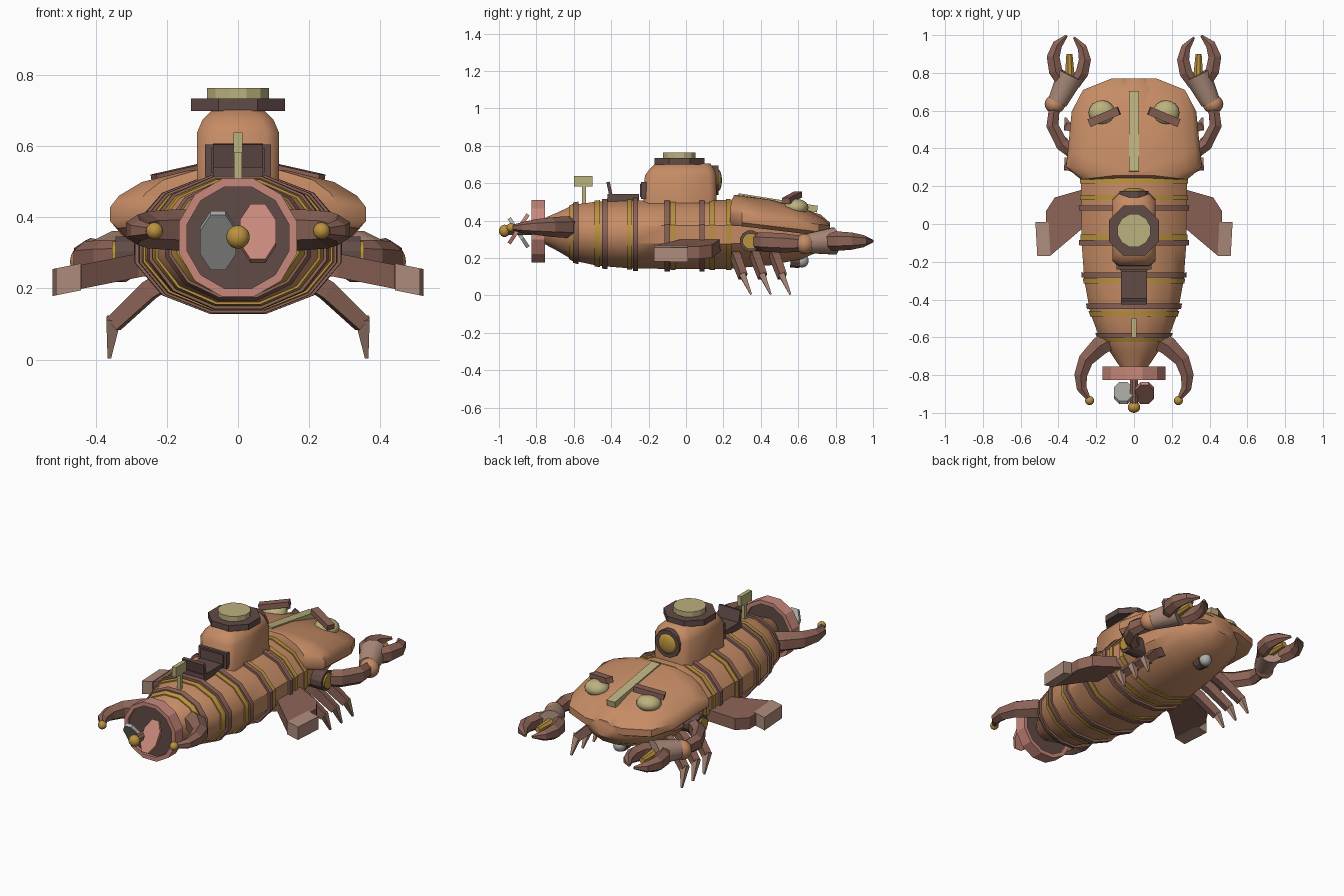
import bpy, bmesh, math
from math import sin, cos, pi, radians
from mathutils import Vector, Matrix

cube = bpy.data.objects.get("Cube")
if cube:
    bpy.data.objects.remove(cube, do_unlink=True)


def material(name, r, g, b):
    m = bpy.data.materials.new(name)
    m.use_nodes = True
    m.diffuse_color = (r, g, b, 1)
    m.node_tree.nodes["Principled BSDF"].inputs["Base Color"].default_value = (r, g, b, 1)
    return m


copper = material("copper", .56, .26, .13)
brown = material("brown", .26, .125, .095)
dark = material("dark brown", .12, .07, .062)
pink = material("pink copper", .58, .25, .2)
gold = material("gold", .5, .29, .05)
tan = material("pale tan", .5, .44, .21)
cuff = material("dusty rose", .42, .26, .2)
grey = material("light grey", .43, .44, .41)


def finish(name, bm, mat, smooth=0, mirror=False):
    bmesh.ops.recalc_face_normals(bm, faces=bm.faces)
    me = bpy.data.meshes.new(name)
    bm.to_mesh(me)
    bm.free()
    me.materials.append(mat)
    for p in me.polygons:
        p.use_smooth = smooth > 0
    if smooth:
        me.set_sharp_from_angle(angle=radians(smooth))
    ob = bpy.data.objects.new(name, me)
    bpy.context.collection.objects.link(ob)
    if mirror:
        ob.modifiers.new("Mirror", "MIRROR").use_mirror_merge = False
    return ob


def loft(name, rings, mat, **kw):
    """Skin a list of equal rings and cap both ends."""
    bm = bmesh.new()
    loops = [[bm.verts.new(p) for p in ring] for ring in rings]
    n = len(loops[0])
    for a, b in zip(loops, loops[1:]):
        for i in range(n):
            bm.faces.new((a[i], a[(i + 1) % n], b[(i + 1) % n], b[i]))
    bm.faces.new(loops[0])
    bm.faces.new(loops[-1])
    return finish(name, bm, mat, **kw)


def tube(name, path, mat, sides=4, **kw):
    """path: (x, y, z, half width, half height) stations."""
    pts = [Vector(p[:3]) for p in path]
    rings = []
    for i, p in enumerate(path):
        t = (pts[min(i + 1, len(pts) - 1)] - pts[max(i - 1, 0)]).normalized()
        ref = Vector((0, 0, 1)) if abs(t.z) < .9 else Vector((0, 1, 0))
        u = t.cross(ref).normalized()
        v = u.cross(t)
        k = 1 / cos(pi / sides)
        rings.append([pts[i] + u * p[3] * k * cos(a) + v * p[4] * k * sin(a)
                      for a in [2 * pi * (j + .5) / sides for j in range(sides)]])
    return loft(name, rings, mat, **kw)


def rod(name, a, b, r, mat, r2=None, sides=12, **kw):
    r2 = r if r2 is None else r2
    return tube(name, [(*a, r, r), (*b, r2, r2)], mat, sides, **kw)


def box(name, c, size, mat, tilt=0, **kw):
    bm = bmesh.new()
    m = Matrix.Translation(c) @ Matrix.Rotation(radians(tilt), 4, 'X') @ Matrix.Diagonal((*size, 1))
    bmesh.ops.create_cube(bm, size=1, matrix=m)
    return finish(name, bm, mat, **kw)


def ball(name, c, size, mat, **kw):
    bm = bmesh.new()
    m = Matrix.Translation(c) @ Matrix.Diagonal((*size, 1))
    bmesh.ops.create_uvsphere(bm, u_segments=16, v_segments=10, radius=1, matrix=m)
    return finish(name, bm, mat, smooth=60, **kw)


# Hull: twelve-sided sections (y, half width, half height, centre z)
profile = [(-.78, .06, .06, .345), (-.68, .13, .11, .34), (-.6, .19, .155, .335),
           (-.47, .24, .178, .33), (-.3, .272, .187, .325), (-.1, .287, .19, .325),
           (.22, .29, .19, .325), (.45, .27, .17, .325), (.62, .23, .14, .33),
           (.72, .16, .1, .335), (.77, .08, .05, .34)]


def section(y, grow=0):
    for a, b in zip(profile, profile[1:]):
        if a[0] <= y <= b[0]:
            f = (y - a[0]) / (b[0] - a[0])
            rx, rz, cz = [a[i] + f * (b[i] - a[i]) for i in (1, 2, 3)]
            return [(( rx + grow) * cos(t), y, cz + (rz + grow) * sin(t))
                    for t in [2 * pi * (j + .5) / 12 for j in range(12)]]


loft("hull", [section(p[0]) for p in profile], copper, smooth=40)

# Hull bands
for i, y in enumerate((-.59, -.435, -.27, -.1, .085)):
    loft(f"brown_band_{i}", [section(y - .014, .014), section(y + .014, .014)], brown, smooth=40)
for i, y in enumerate((-.612, -.475, -.302, -.07, .14, .228)):
    loft(f"gold_band_{i}", [section(y - .014, .007), section(y + .014, .007)], gold, smooth=40)

# Head shield: domed, leaning down towards its tip
half = [(.12, .77), (.27, .71), (.33, .595), (.35, .39), (.36, .30), (.28, .235)]
outline = half + [(-x, y) for x, y in reversed(half)]
layers = [(.94, .345), (1, .365), (1, .405), (.93, .437), (.75, .475), (.4, .505), (.1, .51)]
rings = []
for s, z in layers:
    ring = [(x * s, .27 + (y - .27) * s) for x, y in outline]
    rings.append([(x, y, z - .12 * (y - .5)) for x, y in ring])
loft("head_shield", rings, copper, smooth=40)
box("head_strip", (0, .49, .495), (.055, .43, .035), tan, tilt=-9)
ball("eye", (.17, .59, .47), (.07, .065, .045), tan, mirror=True)
tube("brow", [(.235, .535, .505, .022, .016), (.08, .6, .54, .022, .016)], brown, mirror=True)

# Chin lamp
rod("lamp_housing", (0, .56, .19), (0, .61, .185), .04, dark)
ball("chin_lamp", (0, .62, .185), (.036, .036, .036), grey)

# Tower: rounded rectangle with a drawn-in top
def rounded(hx, y0, y1, z, c=.035):
    q = [(hx, y0 + c), (hx, y1 - c), (hx - c, y1), (c - hx, y1),
         (-hx, y1 - c), (-hx, y0 + c), (c - hx, y0), (hx - c, y0)]
    return [(x, y, z) for x, y in q]


loft("tower", [rounded(.115, -.23, .165, .47), rounded(.115, -.22, .16, .64),
               rounded(.1, -.195, .15, .675), rounded(.07, -.165, .13, .705)], copper, smooth=50)
rod("tower_cap", (0, -.035, .7), (0, -.035, .735), .133, dark, sides=8)
rod("tower_hatch", (0, -.035, .735), (0, -.035, .765), .087, tan)
rod("porthole_frame", (0, .14, .615), (0, .175, .615), .078, dark)
ball("porthole_glass", (0, .17, .615), (.06, .022, .06), gold)

# Tower door, deck seat and tail rudder
box("door_frame", (0, -.225, .56), (.185, .03, .09), dark)
box("door_panel", (0, -.242, .56), (.15, .008, .07), dark)
box("seat_base", (0, -.335, .522), (.14, .17, .04), dark)
box("seat_back", (0, -.408, .565), (.14, .018, .085), dark, tilt=12)
box("rudder_post", (0, -.545, .53), (.022, .022, .12), tan)
box("rudder_plate", (0, -.55, .61), (.024, .1, .058), tan)

# Tail ring with inner disc
steps = [2 * pi * (j + .5) / 12 for j in range(12)]
ring_sec = [[(r * cos(t), y, .343 + r * sin(t)) for t in steps]
            for r, y in ((.172, -.826), (.172, -.755), (.148, -.755), (.148, -.826))]
bm = bmesh.new()
loops = [[bm.verts.new(p) for p in r] for r in ring_sec]
for k in range(4):
    a, b = loops[k], loops[(k + 1) % 4]
    for i in range(12):
        bm.faces.new((a[i], a[(i + 1) % 12], b[(i + 1) % 12], b[i]))
finish("tail_ring", bm, pink)
rod("tail_disc", (0, -.81, .343), (0, -.77, .343), .148, dark)

# Propeller: two pitched blades on a shaft
rod("propeller_shaft", (0, -.96, .345), (0, -.76, .345), .022, brown, sides=8)
ball("propeller_hub", (0, -.97, .345), (.033, .03, .033), gold)
for s, mat, name in ((-1, grey, "grey_blade"), (1, pink, "pink_blade")):
    turn = Matrix.Translation((.056 * s, -.895, .345 - .01 * s * -1)) @ Matrix.Rotation(radians(-33 * s), 4, 'X')
    blade = [[turn @ Vector((.055 * cos(t), y, .1 * sin(t)))
              for t in [2 * pi * (j + .5) / 8 for j in range(8)]] for y in (-.01, .01)]
    loft(name, blade, mat)

# Tail pincers
tube("tail_pincer", [(.1, -.6, .365, .05, .05), (.18, -.645, .365, .05, .05),
                     (.255, -.72, .365, .04, .045), (.282, -.8, .365, .034, .037),
                     (.277, -.87, .363, .026, .026), (.238, -.93, .362, .011, .013)],
     brown, sides=6, mirror=True)
ball("tail_pincer_tip", (.235, -.935, .362), (.024, .024, .024), gold, mirror=True)


# Side fins with lighter tips
def fin(name, pts, mat, h):
    mid = lambda x: .265 - .2 * (x - .28)
    loft(name, [[(x, y, mid(x) + d) for x, y in pts] for d in (-h, h)], mat, mirror=True)


fin("side_fin", [(.2, .19), (.28, .18), (.42, .14), (.465, .07), (.465, -.165), (.44, -.165), (.28, -.03), (.2, 0)], brown, .034)
fin("side_fin_tip", [(.452, .01), (.522, .01), (.512, -.17), (.442, -.17)], cuff, .038)

# Walking legs
for i in range(3):
    y = .25 + .105 * i
    tube(f"leg_upper_{i}", [(.16, y, .25, .022, .026), (.25, y + .02, .195, .022, .026),
                            (.35, y + .055, .1, .02, .022)], brown, mirror=True)
    tube(f"leg_foot_{i}", [(.35, y + .05, .115, .02, .017), (.362, y + .098, .005, .005, .005)],
         cuff, mirror=True)

# Claw arms
rod("shoulder", (.22, .345, .29), (.345, .345, .29), .056, dark, mirror=True)
rod("shoulder_cap", (.34, .345, .29), (.355, .345, .29), .042, gold, mirror=True)
tube("arm", [(.3, .36, .29, .032, .04), (.38, .42, .285, .034, .045), (.432, .52, .28, .032, .045),
             (.42, .63, .275, .028, .035)], brown, sides=6, mirror=True)
ball("wrist", (.418, .635, .275), (.055, .05, .055), copper, mirror=True)
rod("wrist_cuff", (.405, .645, .278), (.335, .79, .29), .052, cuff, r2=.072, smooth=40, mirror=True)
tube("outer_claw", [(.375, .74, .288, .03, .04), (.415, .81, .29, .036, .045), (.428, .885, .29, .034, .04),
                    (.405, .95, .29, .026, .028), (.355, .998, .29, .006, .007)], brown, sides=6, mirror=True)
tube("inner_claw", [(.315, .74, .288, .03, .04), (.275, .8, .29, .034, .045), (.26, .87, .29, .032, .04),
                    (.275, .935, .29, .024, .028), (.318, .988, .29, .006, .007)], brown, sides=6, mirror=True)
rod("claw_nozzle", (.34, .78, .29), (.342, .9, .29), .026, gold, r2=.016, sides=8, mirror=True)
